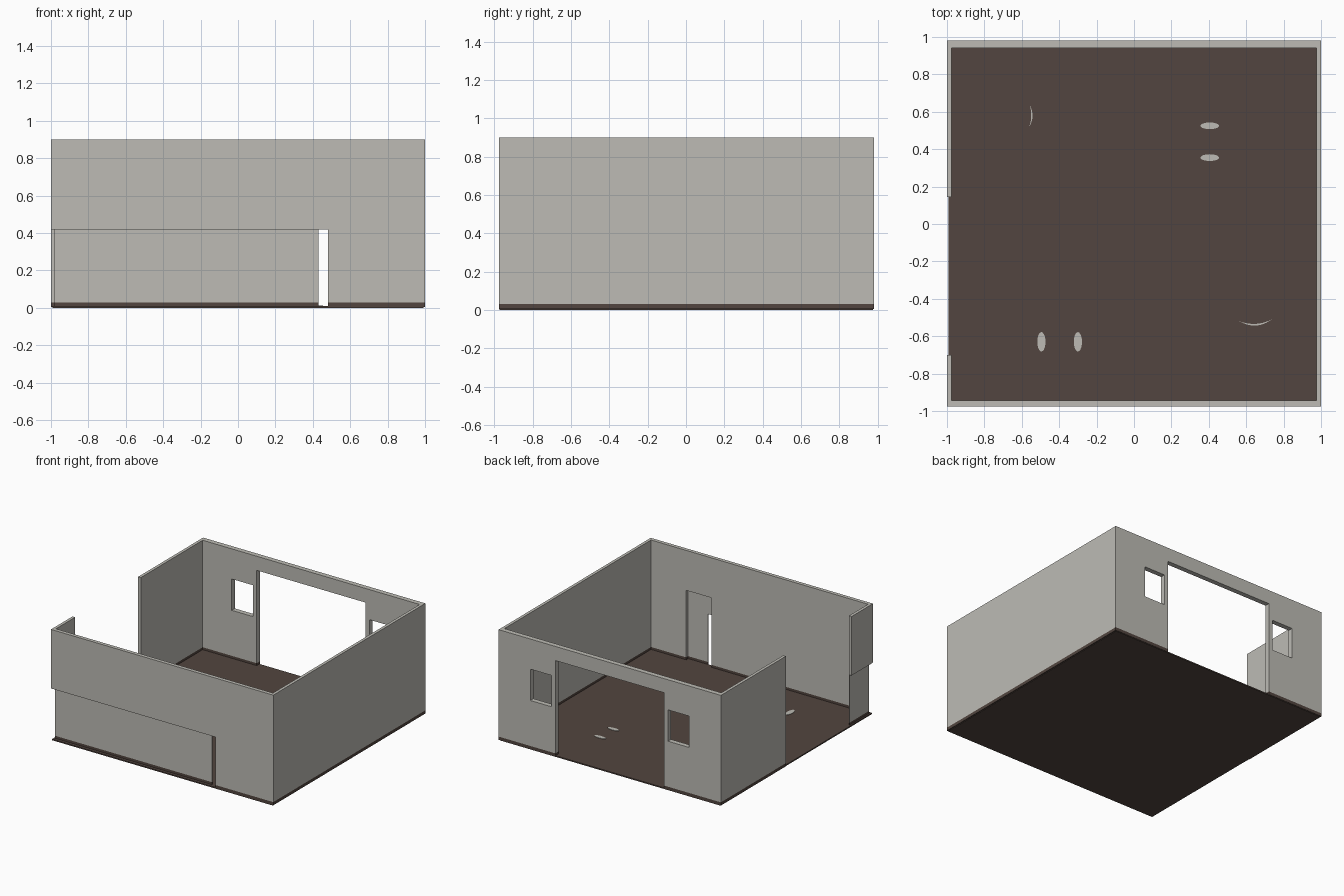
import bpy, bmesh, math
from mathutils import Vector

if "Cube" in bpy.data.objects:
    bpy.data.objects.remove(bpy.data.objects["Cube"])


def material(name, rgb):
    m = bpy.data.materials.new(name)
    m.diffuse_color = (*rgb, 1)
    m.use_nodes = True
    m.node_tree.nodes["Principled BSDF"].inputs["Base Color"].default_value = m.diffuse_color
    return m


PLASTER = material("pale_grey_plaster", (0.51, 0.50, 0.46))
BROWN = material("dark_brown_floor", (0.085, 0.060, 0.050))


def finish(name, bm, mats):
    me = bpy.data.meshes.new(name)
    bm.to_mesh(me)
    bm.free()
    for m in mats:
        me.materials.append(m)
    ob = bpy.data.objects.new(name, me)
    bpy.context.collection.objects.link(ob)
    return ob


def carved_box(name, lo, hi, cuts=(), mats=(PLASTER, BROWN), skirting=0.03):
    """Box with box-shaped cuts; faces below the skirting height are brown."""
    axes = []
    for i in range(3):
        vals = {lo[i], hi[i]} | {c[k][i] for c in cuts for k in (0, 1)}
        if i == 2:
            vals.add(skirting)
        axes.append(sorted(v for v in vals if lo[i] <= v <= hi[i]))
    n = [len(a) - 1 for a in axes]

    def solid(c):
        if any(not 0 <= c[i] < n[i] for i in range(3)):
            return False
        mid = [(axes[i][c[i]] + axes[i][c[i] + 1]) / 2 for i in range(3)]
        return not any(all(a[i] < mid[i] < b[i] for i in range(3)) for a, b in cuts)

    bm = bmesh.new()
    for cell in ((i, j, k) for i in range(n[0]) for j in range(n[1]) for k in range(n[2])):
        if not solid(cell):
            continue
        for ax in range(3):
            u, v = (ax + 1) % 3, (ax + 2) % 3
            for side in (0, 1):
                nb = list(cell)
                nb[ax] += 2 * side - 1
                if solid(nb):
                    continue
                ring = []
                for du, dv in ((0, 0), (1, 0), (1, 1), (0, 1)):
                    p = list(cell)
                    p[ax] += side
                    p[u] += du
                    p[v] += dv
                    ring.append(bm.verts.new([axes[i][p[i]] for i in range(3)]))
                f = bm.faces.new(ring if side else ring[::-1])
                zmid = sum(w.co.z for w in ring) / 4
                f.material_index = 1 if zmid < skirting - 1e-4 else 0
    bmesh.ops.remove_doubles(bm, verts=bm.verts, dist=1e-5)
    bmesh.ops.dissolve_limit(bm, angle_limit=0.01, verts=bm.verts, edges=bm.edges,
                             delimit={'MATERIAL'})
    return finish(name, bm, mats)


def floor_plate(name, outline):
    """Very thin pale inlay on the floor."""
    bm = bmesh.new()
    f = bm.faces.new([bm.verts.new((x, y, 0.009)) for x, y in outline])
    out = bmesh.ops.extrude_face_region(bm, geom=[f])
    for g in out["geom"]:
        if isinstance(g, bmesh.types.BMVert):
            g.co.z = 0.013
    bmesh.ops.recalc_face_normals(bm, faces=bm.faces)
    finish(name, bm, [PLASTER])


def ellipse(cx, cy, rx, ry, n=20):
    return [(cx + rx * math.cos(2 * math.pi * i / n), cy + ry * math.sin(2 * math.pi * i / n))
            for i in range(n)]


def crescent(a, b, bulge, thick, n=10):
    a, b = Vector(a), Vector(b)
    d = (b - a).normalized()
    side = Vector((d.y, -d.x))

    def arc(h):
        return [a.lerp(b, i / n) + side * h * (1 - (2 * i / n - 1) ** 2) for i in range(n + 1)]
    return [tuple(p) for p in arc(bulge) + arc(bulge - thick)[1:-1][::-1]]


# Wall planes: outer and inner faces
F0, F1, B0, B1, S, H = -0.975, -0.945, 0.94, 0.98, 0.976, 0.9
NICHE, SKIN = 0.42, 0.004

# Floor slab
carved_box("floor", (-0.992, -0.973, 0), (0.992, 0.976, 0.01))

# Back wall with wide doorway and two windows
holes = [((-0.49, 0, 0), (0.49, 2, 0.785))]
for s in (-1, 1):
    x0, x1 = sorted((s * 0.525, s * 0.715))
    holes.append(((x0, 0, 0.40), (x1, 2, 0.655)))
carved_box("back_wall", (-1, B0, 0.004), (1, B1, H), holes)

# Front wall: low outer niche wrapping the left corner, inner door recess
carved_box("front_wall", (-1, F0, 0.004), (1, F1, H), [
    ((-2, -2, 0), (0.48, F1 - SKIN, NICHE)),
    ((-2, -2, 0), (-S - SKIN, F1 + 1, NICHE)),
    ((0.43, F0 + SKIN, 0), (0.66, 1, 0.575)),
])

# Right wall
carved_box("right_wall", (S, F1, 0.004), (1, B0, H))

# Left wall: long piece at the back, short corner piece with the niche
carved_box("left_wall_back", (-1, 0.145, 0.004), (-S, B0, H))
carved_box("left_wall_front", (-1, F1, 0.004), (-S, -0.70, H),
           [((-2, -2, 0), (-S - SKIN, 0, NICHE))])

# Pale inlays showing on the floor
for i, y in enumerate((0.355, 0.525)):
    floor_plate(f"right_oval_{i}", ellipse(0.405, y, 0.05, 0.018))
for i, x in enumerate((-0.495, -0.30)):
    floor_plate(f"left_oval_{i}", ellipse(x, -0.63, 0.022, 0.052))
floor_plate("side_crescent", crescent((-0.557, 0.635), (-0.56, 0.52), -0.016, -0.007))
floor_plate("front_crescent", crescent((0.56, -0.518), (0.74, -0.508), 0.03, 0.009))
